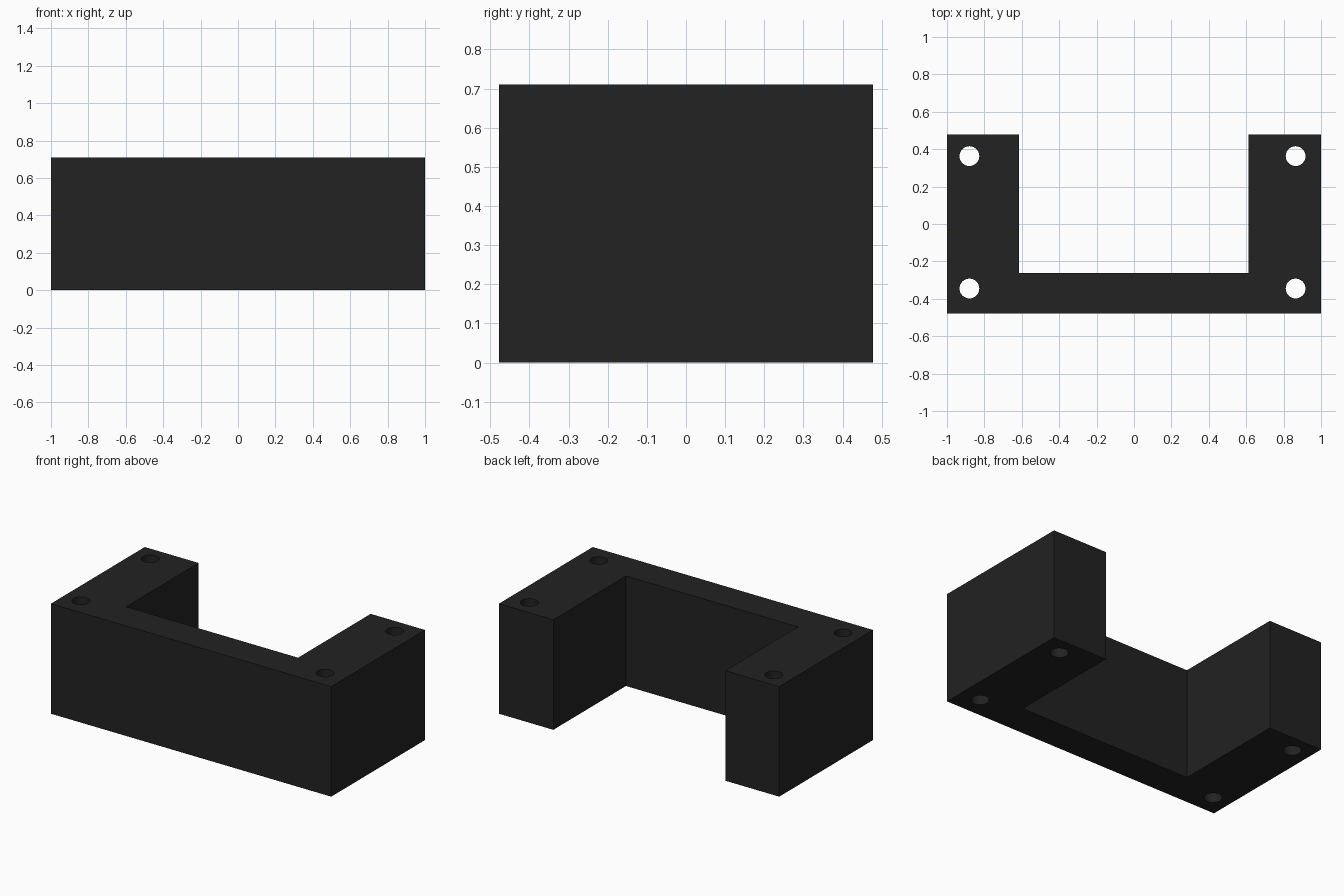
import bpy, bmesh, math

if "Cube" in bpy.data.objects:
    bpy.data.objects.remove(bpy.data.objects["Cube"])

HEIGHT = 0.71
HOLE_RADIUS = 0.053

black = bpy.data.materials.new("matte black")
black.diffuse_color = (0.016, 0.016, 0.016, 1)
black.use_nodes = True
black.node_tree.nodes["Principled BSDF"].inputs["Base Color"].default_value = black.diffuse_color

# U-shaped bracket body: profile extruded upwards
profile = [(-1, -0.478), (1, -0.478), (1, 0.478), (0.612, 0.478),
           (0.612, -0.262), (-0.616, -0.262), (-0.616, 0.478), (-1, 0.478)]
bm = bmesh.new()
base = bm.faces.new([bm.verts.new((x, y, 0)) for x, y in profile])
top = bmesh.ops.extrude_face_region(bm, geom=[base])["geom"]
bmesh.ops.translate(bm, vec=(0, 0, HEIGHT),
                    verts=[v for v in top if isinstance(v, bmesh.types.BMVert)])
bmesh.ops.recalc_face_normals(bm, faces=bm.faces)
mesh = bpy.data.meshes.new("bracket_body")
bm.to_mesh(mesh)
bm.free()
body = bpy.data.objects.new("bracket_body", mesh)
bpy.context.collection.objects.link(body)
mesh.materials.append(black)

# Four vertical through holes near the corners
for x in (-0.88, 0.864):
    for y in (-0.345, 0.363):
        bpy.ops.mesh.primitive_cylinder_add(vertices=32, radius=HOLE_RADIUS, depth=HEIGHT + 0.2,
                                            location=(x, y, HEIGHT / 2))
        cutter = bpy.context.object
        cutter.name = "hole_cutter"
        cutter.data.materials.append(black)
        cutter.hide_render = True
        cut = body.modifiers.new("screw_hole", 'BOOLEAN')
        cut.operation = 'DIFFERENCE'
        cut.solver = 'EXACT'
        cut.object = cutter
        bpy.ops.object.select_all(action='DESELECT')
        bpy.context.view_layer.objects.active = body
        body.select_set(True)
        bpy.ops.object.modifier_apply(modifier=cut.name)
        bpy.data.objects.remove(cutter, do_unlink=True)

# Smooth hole walls, crisp outer edges
bpy.ops.object.shade_smooth_by_angle(angle=math.radians(30))
